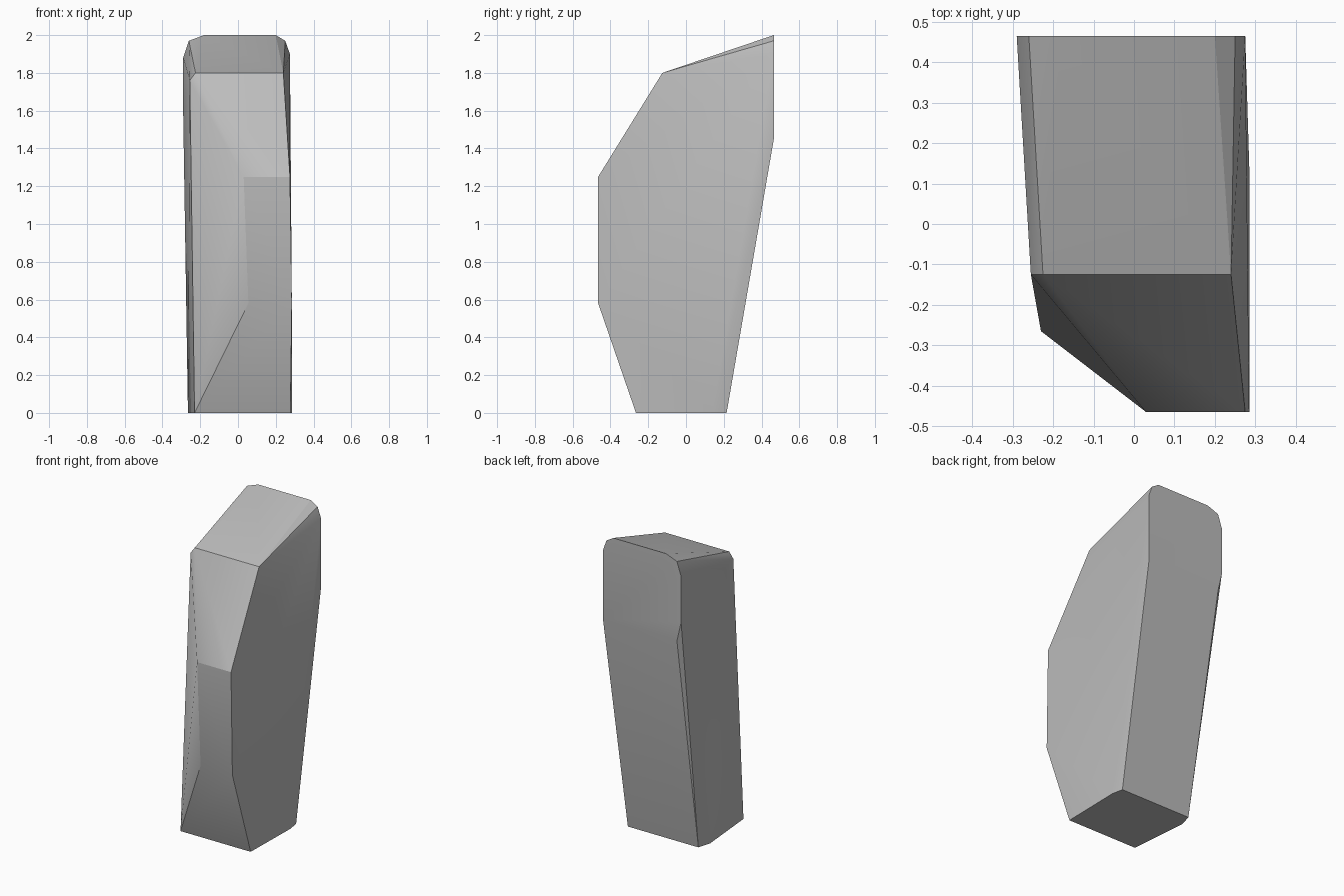
import bpy
import bmesh

# Remove the default object if it is present
default_object = bpy.data.objects.get("Cube")
if default_object:
    bpy.data.objects.remove(default_object, do_unlink=True)


def make_material(name, colour):
    material = bpy.data.materials.new(name)
    material.use_nodes = True
    material.diffuse_color = colour
    shader = material.node_tree.nodes["Principled BSDF"]
    shader.inputs["Base Color"].default_value = colour
    return material


def ring_at_height(z, outline):
    """Horizontal outline of (x, y) corners."""
    return [(x, y, z) for x, y in outline]


def ring_at_depth(y, outline):
    """Upright outline of (x, z) corners."""
    return [(x, y, z) for x, z in outline]


def hull_object(name, corners, material):
    """Wrap the corners in a faceted stone with softened shallow edges."""
    bm = bmesh.new()
    for corner in corners:
        bm.verts.new(corner)
    result = bmesh.ops.convex_hull(bm, input=bm.verts)
    unused = {v for v in result["geom_interior"] + result["geom_unused"]
              if isinstance(v, bmesh.types.BMVert) and not v.link_faces}
    bmesh.ops.delete(bm, geom=list(unused), context="VERTS")
    bmesh.ops.recalc_face_normals(bm, faces=bm.faces)
    mesh = bpy.data.meshes.new(name)
    bm.to_mesh(mesh)
    bm.free()
    mesh.materials.append(material)
    stone = bpy.data.objects.new(name, mesh)
    bpy.context.collection.objects.link(stone)
    bpy.ops.object.select_all(action="DESELECT")
    stone.select_set(True)
    bpy.context.view_layer.objects.active = stone
    bpy.ops.object.shade_smooth_by_angle(angle=0.52)
    return stone


stone_grey = make_material("stone grey", (0.5, 0.5, 0.5, 1.0))

# Base that rests on the ground, with worn rear corners
base = ring_at_height(0.0, [
    (-0.23, -0.265), (0.277, -0.265), (0.285, 0.14),
    (0.27, 0.215), (-0.24, 0.215), (-0.265, 0.13),
])

# Upright front facet, narrowed by the broken corner on one side
front_facet = ring_at_depth(-0.465, [
    (0.055, 0.58), (0.285, 0.58), (0.275, 1.25), (0.03, 1.25),
])

# Ridge where the front slope meets the sloping top
front_ridge = ring_at_depth(-0.125, [
    (-0.225, 1.8), (0.24, 1.8), (-0.255, 1.76),
])

# Rear facet with worn upper corners
rear_facet = ring_at_depth(0.465, [
    (-0.18, 2.0), (0.2, 2.0), (0.25, 1.97), (0.275, 1.9),
    (0.275, 1.45), (-0.26, 1.45), (-0.29, 1.58),
    (-0.29, 1.88), (-0.26, 1.97),
])

hull_object("standing_stone", base + front_facet + front_ridge + rear_facet,
            stone_grey)
